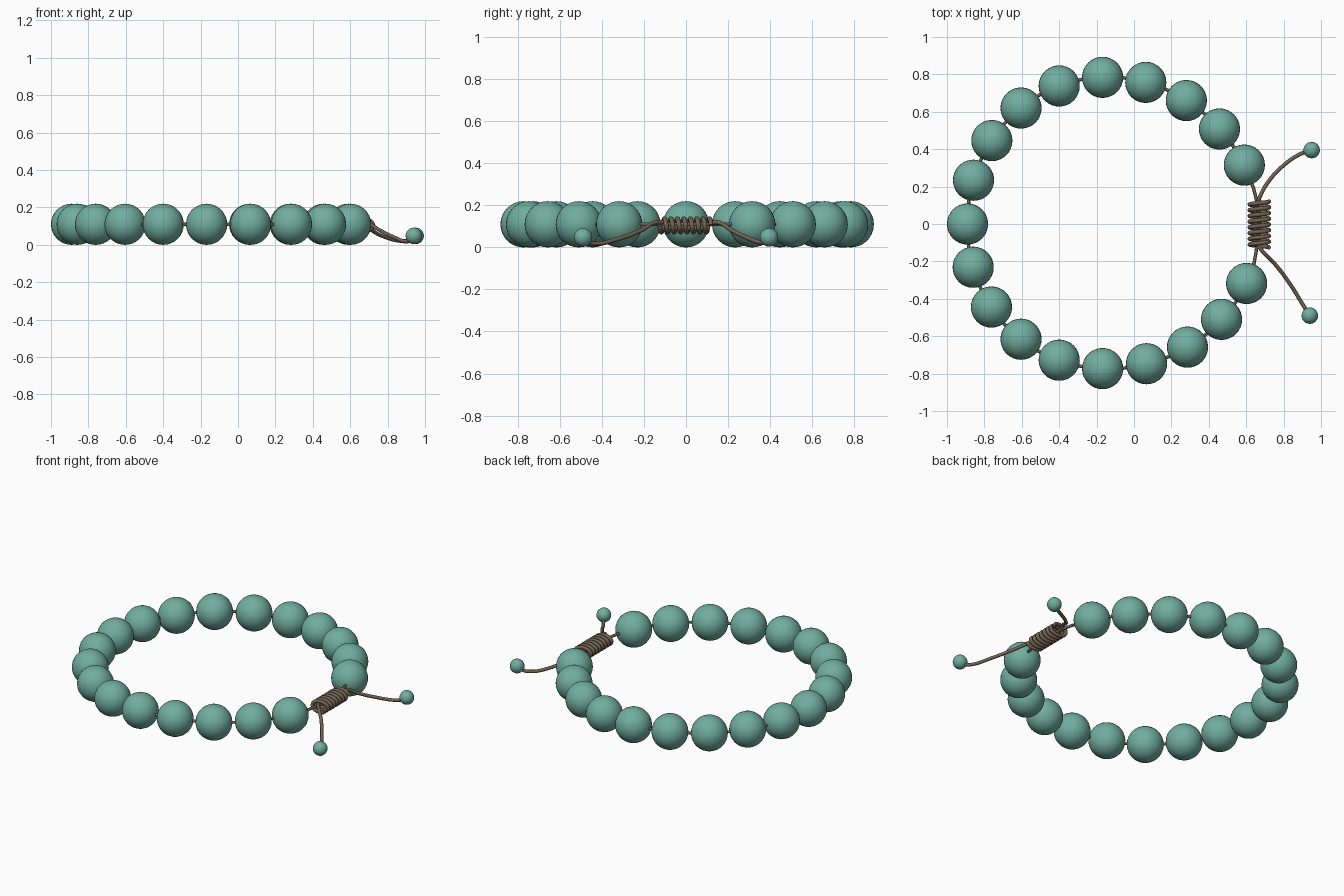
import bpy, math
from mathutils import Vector

if "Cube" in bpy.data.objects:
    bpy.data.objects.remove(bpy.data.objects["Cube"])


def material(name, rgb):
    m = bpy.data.materials.new(name)
    m.diffuse_color = (*rgb, 1)
    m.use_nodes = True
    m.node_tree.nodes["Principled BSDF"].inputs["Base Color"].default_value = m.diffuse_color
    return m


TEAL = material("teal_stone", (0.165, 0.42, 0.345))
BROWN = material("brown_cord", (0.17, 0.125, 0.085))


def ball(name, loc, r, seg=32):
    bpy.ops.mesh.primitive_uv_sphere_add(segments=seg, ring_count=seg // 2, radius=r, location=loc)
    ob = bpy.context.object
    ob.name = name
    ob.data.materials.append(TEAL)
    bpy.ops.object.shade_smooth()


def cord(name, pts, r, res=6):
    cu = bpy.data.curves.new(name, 'CURVE')
    cu.dimensions = '3D'
    cu.bevel_depth = r
    cu.bevel_resolution = 2
    cu.resolution_u = res
    cu.use_fill_caps = True
    sp = cu.splines.new('BEZIER')
    sp.bezier_points.add(len(pts) - 1)
    for bp, p in zip(sp.bezier_points, pts):
        bp.co = p
        bp.handle_left_type = bp.handle_right_type = 'AUTO'
    cu.materials.append(BROWN)
    ob = bpy.data.objects.new(name, cu)
    bpy.context.collection.objects.link(ob)


# Ring of beads
Z, R = 0.11, 0.11
upper = [(0.59, 0.315), (0.457, 0.508), (0.28, 0.66), (0.063, 0.757), (-0.168, 0.784),
         (-0.40, 0.738), (-0.604, 0.62), (-0.76, 0.446), (-0.858, 0.234)]
lower = [(-0.86, -0.231), (-0.762, -0.444), (-0.604, -0.616), (-0.40, -0.728), (-0.168, -0.773),
         (0.067, -0.747), (0.286, -0.658), (0.468, -0.51), (0.602, -0.318)]
ring = [Vector((x, y, Z)) for x, y in upper + [(-0.89, 0.0)] + lower]
for i, p in enumerate(ring):
    ball(f"bead_{i + 1}", p, R)

# Cord through the beads, and the straight core inside the knot
cord("ring_cord", [(0.635, 0.2, Z)] + ring + [(0.645, -0.2, Z)], 0.009)
cord("knot_core_upper", [(0.637, 0.2, Z), (0.655, 0.125, Z), (0.67, 0.0, Z)], 0.009)
cord("knot_core_lower", [(0.643, -0.205, Z), (0.656, -0.125, Z), (0.67, 0.0, Z)], 0.009)

# Knot wound around the core
turns, steps = 8, 12
coil = []
for i in range(turns * steps + 1):
    a = 2 * math.pi * i / steps
    coil.append((0.67 + 0.052 * math.cos(a), 0.12 - 0.245 * i / (turns * steps),
                 0.105 + 0.032 * math.sin(a)))
cord("knot_coil", coil, 0.0115, 2)

# Loose cord ends with small beads
tails = {
    "upper": [(0.66, 0.11, 0.115), (0.675, 0.15, 0.12), (0.714, 0.22, 0.08), (0.79, 0.305, 0.04),
              (0.885, 0.372, 0.021), (0.95, 0.395, 0.035)],
    "lower": [(0.66, -0.11, 0.12), (0.69, -0.15, 0.118), (0.75, -0.21, 0.083), (0.84, -0.33, 0.038),
              (0.905, -0.435, 0.018), (0.94, -0.49, 0.035)],
}
for side, pts in tails.items():
    cord(f"tail_{side}", pts, 0.0105)
    x, y, _ = pts[-1]
    ball(f"end_bead_{side}", (x, y, 0.048), 0.044, 24)
